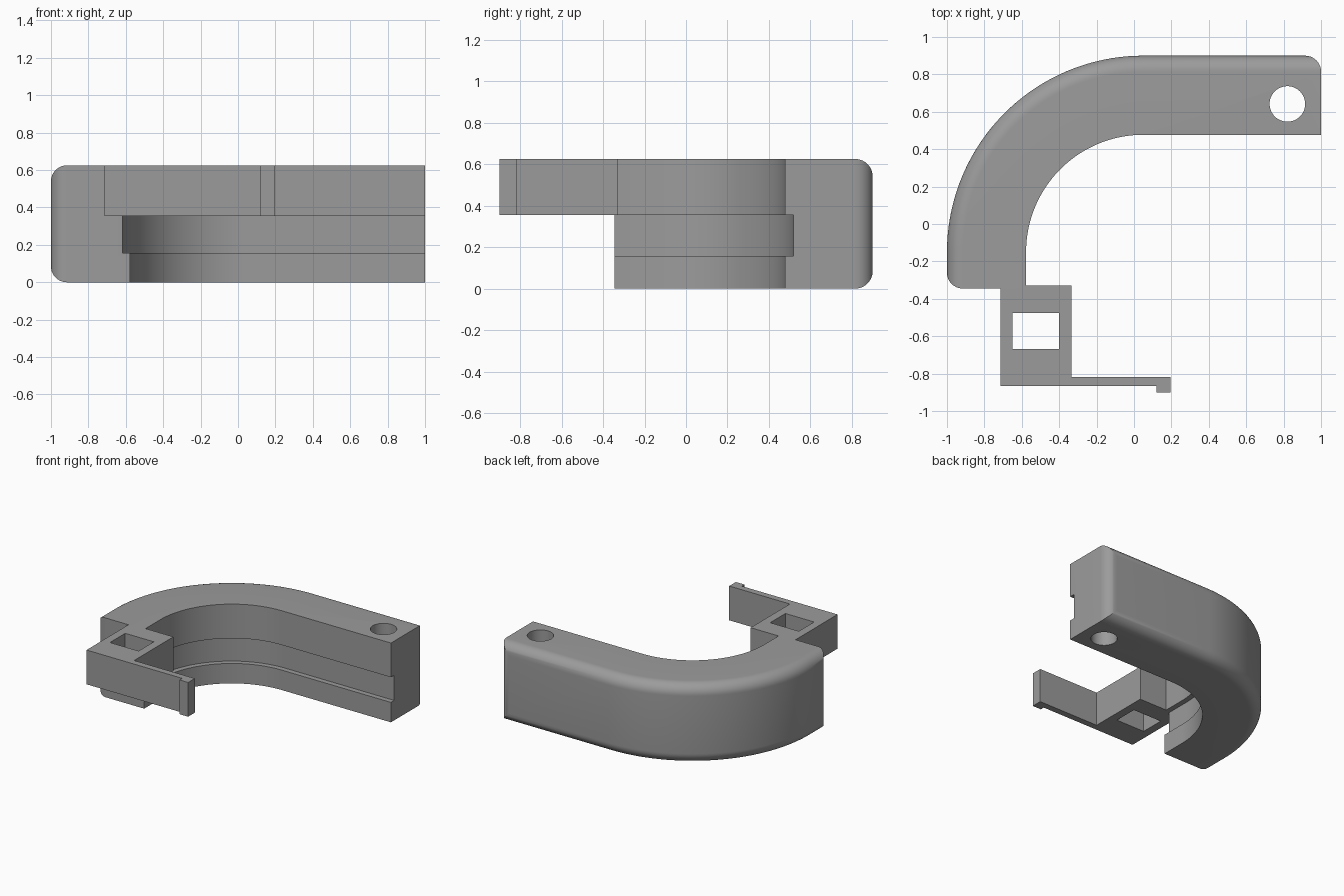
import bpy, bmesh, math
from mathutils import Vector

if "Cube" in bpy.data.objects:
    bpy.data.objects.remove(bpy.data.objects["Cube"])

GREY = (0.33, 0.33, 0.33, 1)
grey = bpy.data.materials.new("plain grey")
grey.use_nodes = True
grey.diffuse_color = GREY
grey.node_tree.nodes["Principled BSDF"].inputs["Base Color"].default_value = GREY

HEIGHT, LEDGE, SLOT_LOW = 0.625, 0.355, 0.157
CENTRE = Vector((0.05, -0.15))
INNER, SLOT, OUTER, FILLET = 0.627, 0.668, 1.05, 0.085
END_X, END_Y = 1.0, -0.345
ARC_STEPS, FILLET_STEPS = 48, 10


def finish(bm, name):
    bmesh.ops.recalc_face_normals(bm, faces=bm.faces[:])
    mesh = bpy.data.meshes.new(name)
    bm.to_mesh(mesh)
    bm.free()
    mesh.materials.append(grey)
    ob = bpy.data.objects.new(name, mesh)
    bpy.context.collection.objects.link(ob)
    return ob


def prism(name, outline, low, high):
    bm = bmesh.new()
    base = bm.faces.new([bm.verts.new((x, y, low)) for x, y in outline])
    new = bmesh.ops.extrude_face_region(bm, geom=[base])["geom"]
    top = [v for v in new if isinstance(v, bmesh.types.BMVert)]
    bmesh.ops.translate(bm, verts=top, vec=(0, 0, high - low))
    return finish(bm, name)


def cut(ob, cutter):
    cutter.hide_render = True
    mod = ob.modifiers.new("opening", "BOOLEAN")
    mod.operation, mod.solver, mod.object = "DIFFERENCE", "EXACT", cutter
    bpy.context.view_layer.objects.active = ob
    bpy.ops.object.modifier_apply(modifier=mod.name)
    bpy.data.objects.remove(cutter)


def setback(w):
    """How far the rounded end corner draws back at distance w from the centre."""
    d = max(0, w - (OUTER - FILLET))
    return FILLET - math.sqrt(max(0, FILLET ** 2 - d * d))


# Cross-section: lower rounding, upper rounding, then the slotted inner wall
angles = [math.pi / 2 * i / FILLET_STEPS for i in range(FILLET_STEPS + 1)]
lower = [(OUTER - FILLET + FILLET * math.sin(a), FILLET - FILLET * math.cos(a)) for a in angles]
upper = [(w, HEIGHT - z) for w, z in reversed(lower)]
inside = [(INNER, HEIGHT), (INNER, LEDGE), (SLOT, LEDGE),
          (SLOT, SLOT_LOW), (INNER, SLOT_LOW), (INNER, 0)]
section = lower + upper + inside

# Curved body: section swept along straight, quarter turn, straight
bm = bmesh.new()
rings = [[bm.verts.new((END_X - setback(w), CENTRE.y + w, z)) for w, z in section]]
for i in range(ARC_STEPS + 1):
    a = math.pi / 2 * (1 + i / ARC_STEPS)
    rings.append([bm.verts.new((CENTRE.x + w * math.cos(a), CENTRE.y + w * math.sin(a), z))
                  for w, z in section])
rings.append([bm.verts.new((CENTRE.x - w, END_Y + setback(w), z)) for w, z in section])
count = len(section)
for r, s in zip(rings, rings[1:]):
    for i in range(count):
        j = (i + 1) % count
        bm.faces.new((r[i], r[j], s[j], s[i]))

# Ends: flat slotted face plus a rounded strip at the outer corner
last = 2 * len(lower) - 1
for ring in (rings[0], rings[-1]):
    bm.faces.new([ring[0]] + ring[last:])
    for i in range(FILLET_STEPS):
        bm.faces.new((ring[i], ring[i + 1], ring[last - i - 1], ring[last - i]))
body = finish(bm, "curved_body")

# Round bolt hole
ring = [2 * math.pi * i / 48 for i in range(48)]
cut(body, prism("hole_cutter",
                [(0.82 + 0.095 * math.cos(a), 0.642 + 0.095 * math.sin(a)) for a in ring],
                -0.1, HEIGHT + 0.1))

# Clip: square block, thin arm and hooked tip in one outline
wall = CENTRE.x - INNER
clip = prism("clip_arm", [
    (-0.714, END_Y), (-0.714, -0.867), (0.12, -0.867), (0.12, -0.9), (0.195, -0.9),
    (0.195, -0.817), (-0.334, -0.817), (-0.334, -0.328), (wall, -0.328), (wall, END_Y),
], LEDGE, HEIGHT)

# Square window through the block
cut(clip, prism("window_cutter",
                [(-0.65, -0.667), (-0.4, -0.667), (-0.4, -0.477), (-0.65, -0.477)],
                LEDGE - 0.1, HEIGHT + 0.1))

# Smooth the curves, keep the hard edges
for ob in (body, clip):
    bpy.ops.object.select_all(action="DESELECT")
    ob.select_set(True)
    bpy.context.view_layer.objects.active = ob
    bpy.ops.object.shade_smooth_by_angle(angle=math.radians(30))
